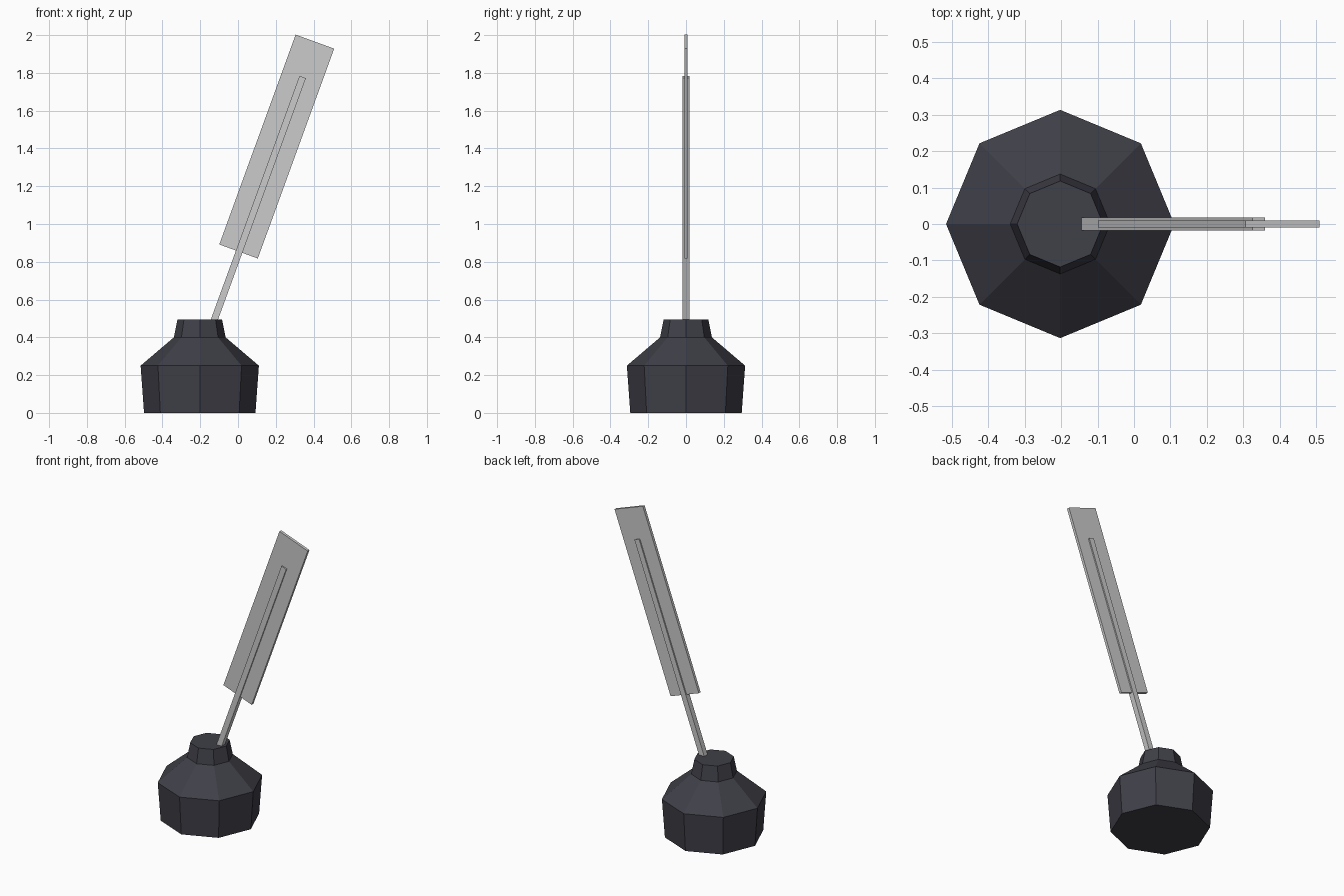
import bpy, bmesh
from math import sin, cos, pi, radians
from mathutils import Matrix

if "Cube" in bpy.data.objects:
    bpy.data.objects.remove(bpy.data.objects["Cube"])

TILT = Matrix.Rotation(radians(20), 4, 'Y')


def finish(name, bm):
    bmesh.ops.recalc_face_normals(bm, faces=bm.faces)
    me = bpy.data.meshes.new(name)
    bm.to_mesh(me)
    bm.free()
    ob = bpy.data.objects.new(name, me)
    bpy.context.collection.objects.link(ob)
    return ob


def lathe(name, profile, x, sides):
    bm = bmesh.new()
    rings = [[bm.verts.new((x + r * cos(2 * pi * i / sides), r * sin(2 * pi * i / sides), z))
              for i in range(sides)] for r, z in profile]
    for a, b in zip(rings, rings[1:]):
        for i in range(sides):
            j = (i + 1) % sides
            bm.faces.new((a[i], a[j], b[j], b[i]))
    bm.faces.new(rings[0][::-1])
    bm.faces.new(rings[-1])
    return finish(name, bm)


def tilted_box(name, centre, size):
    bm = bmesh.new()
    bmesh.ops.create_cube(bm, size=1,
                          matrix=Matrix.Translation(centre) @ TILT @ Matrix.Diagonal((*size, 1)))
    return finish(name, bm)


# Eight-sided dark pot with a narrow neck
pot = lathe("ink_pot", [(0.295, 0), (0.313, 0.25), (0.137, 0.40), (0.118, 0.495)], -0.2025, 8)
dark = bpy.data.materials.new("dark_glass")
dark.diffuse_color = (0.05, 0.05, 0.065, 1)
dark.use_nodes = True
dark.node_tree.nodes["Principled BSDF"].inputs["Base Color"].default_value = dark.diffuse_color
pot.data.materials.append(dark)

# Leaning quill: thin vane around a square shaft that dips into the pot
tilted_box("quill_vane", (0.205, 0, 1.41), (0.217, 0.018, 1.182))
top, length = (0.3425, 1.778), 1.42
tilted_box("quill_shaft",
           (top[0] - length / 2 * sin(radians(20)), 0, top[1] - length / 2 * cos(radians(20))),
           (0.036, 0.035, length))
